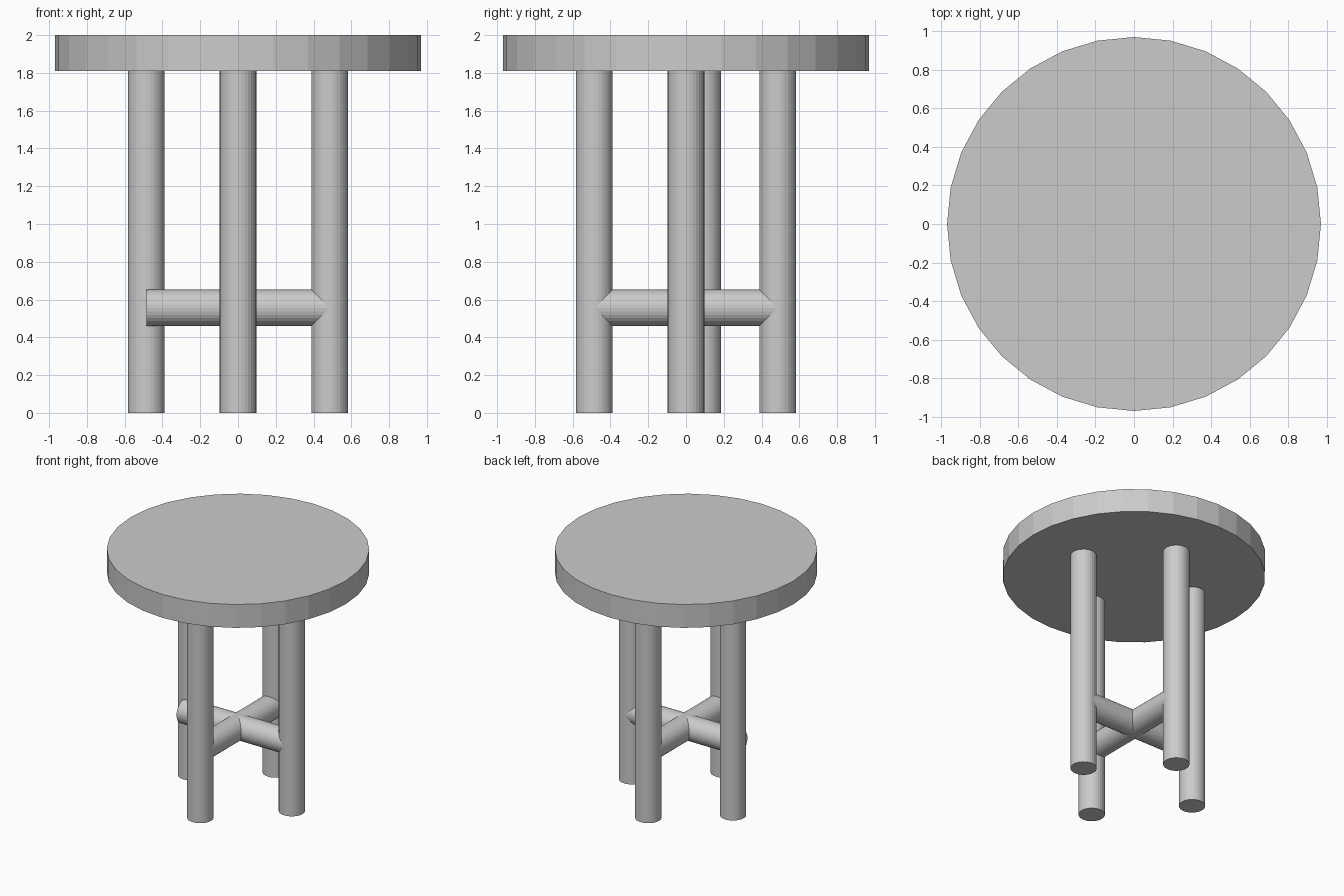
import bpy
from math import pi

if "Cube" in bpy.data.objects:
    bpy.data.objects.remove(bpy.data.objects["Cube"])

LEG_R = 0.097      # radius of legs and stretchers
REACH = 0.485      # leg distance from the centre
SEAT_BOTTOM = 1.81


def cylinder(name, radius, length, centre, rotation=(0, 0, 0)):
    bpy.ops.mesh.primitive_cylinder_add(
        vertices=32, radius=radius, depth=length,
        location=centre, rotation=rotation)
    obj = bpy.context.object
    obj.name = name
    return obj


# Round seat
cylinder("seat", 0.968, 2 - SEAT_BOTTOM, (0, 0, (2 + SEAT_BOTTOM) / 2))

# Four legs; the left one sits slightly off its axis
legs = {
    "front_leg": (0, -REACH),
    "back_leg": (0, REACH),
    "right_leg": (REACH, 0),
    "left_leg": (-REACH, 0.088),
}
for name, (x, y) in legs.items():
    cylinder(name, LEG_R, SEAT_BOTTOM, (x, y, SEAT_BOTTOM / 2))

# Crossed stretchers between the legs
cylinder("side_to_side_stretcher", LEG_R, 2 * REACH, (0, 0, 0.556), (0, pi / 2, 0))
cylinder("front_to_back_stretcher", LEG_R, 2 * REACH, (0, 0, 0.556), (pi / 2, 0, 0))
